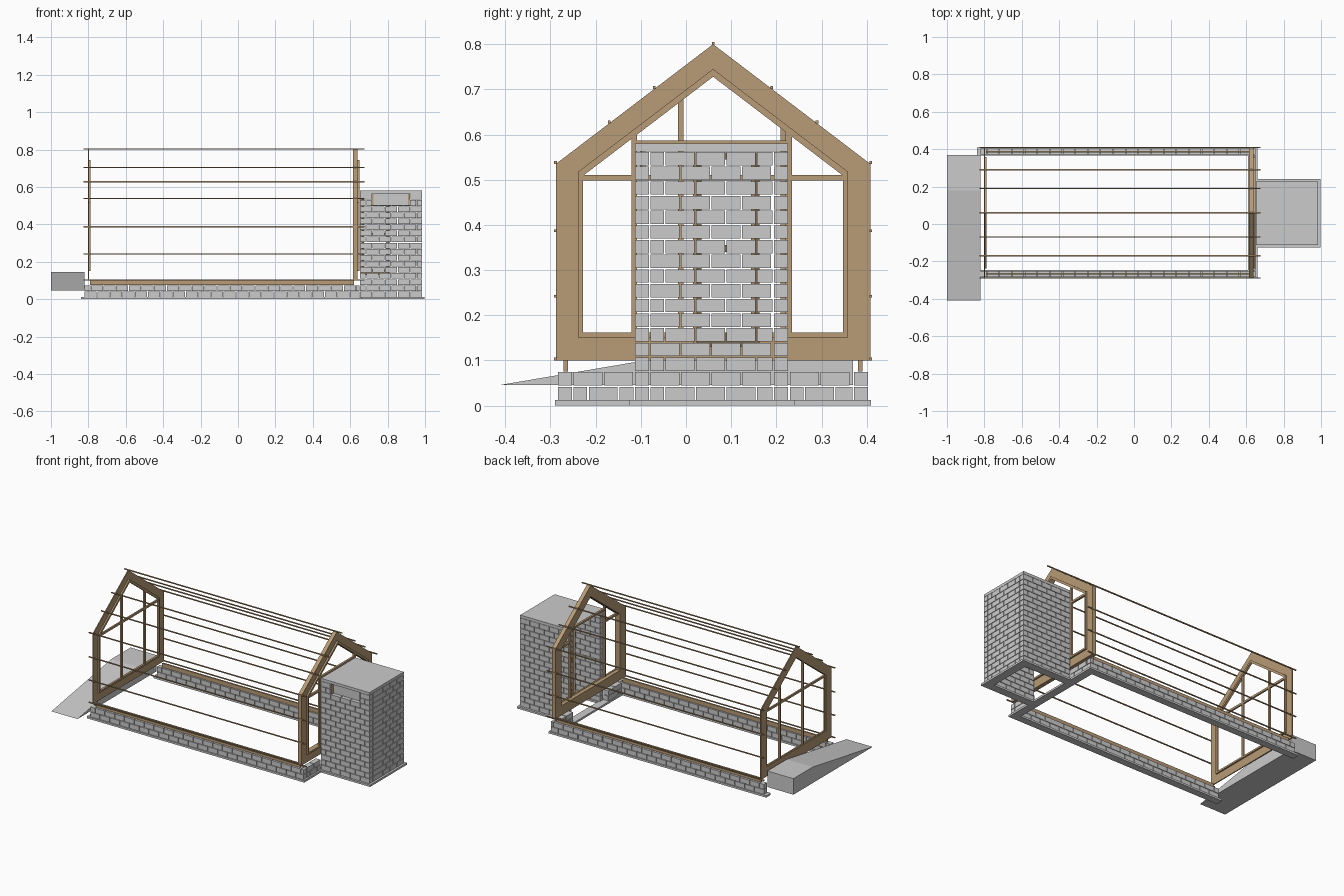
import bpy, bmesh, math
from mathutils import Matrix, Vector

if "Cube" in bpy.data.objects:
    bpy.data.objects.remove(bpy.data.objects["Cube"])

wood = bpy.data.materials.new("wood")
wood.diffuse_color = (0.48, 0.33, 0.18, 1)
wood.use_nodes = True
wood.node_tree.nodes["Principled BSDF"].inputs["Base Color"].default_value = wood.diffuse_color
CY = 0.06          # house centre line in y
SLOPE = 0.265 / 0.348


def finish(bm, name, mat=None):
    bmesh.ops.recalc_face_normals(bm, faces=bm.faces)
    me = bpy.data.meshes.new(name)
    bm.to_mesh(me)
    bm.free()
    ob = bpy.data.objects.new(name, me)
    bpy.context.collection.objects.link(ob)
    if mat:
        me.materials.append(mat)
    return ob


def add_box(bm, x0, x1, y0, y1, z0, z1):
    m = Matrix.Translation(((x0 + x1) / 2, (y0 + y1) / 2, (z0 + z1) / 2))
    bmesh.ops.create_cube(bm, size=1, matrix=m @ Matrix.Diagonal((x1 - x0, y1 - y0, z1 - z0, 1)))


def boxes(name, items, mat=None):
    bm = bmesh.new()
    for it in items:
        add_box(bm, *it)
    return finish(bm, name, mat)


def brick_wall(name, axis, a0, a1, b0, b1, courses, hole=None, flip=0):
    """Open-jointed running bond along x or y."""
    pitch, h, gap, z_start = 0.0676, 0.0325, 0.0035, 0.012
    items = []
    for c in range(courses):
        z0 = z_start + c * h
        z1 = z0 + h - 0.003
        s = a0 - (pitch / 2 if (c + flip) % 2 else 0)
        while s < a1 - 0.006:
            p, q = max(s, a0), min(s + pitch - gap, a1)
            s += pitch
            spans = [(p, q)]
            if hole and z1 > hole[2] and z0 < hole[3]:
                spans = [(p, min(q, hole[0])), (max(p, hole[1]), q)]
            for u, v in spans:
                if v - u > 0.004:
                    items.append((u, v, b0, b1, z0, z1) if axis == 'x' else (b0, b1, u, v, z0, z1))
    return boxes(name, items)


def house(half, z0, apex):
    """Gable outline: base, eaves, apex."""
    e = apex - half * SLOPE
    return [(-half, z0), (half, z0), (half, e), (0, apex), (-half, e)]


def ring(name, x0, x1, outer, inner):
    bm = bmesh.new()
    L = [[bm.verts.new((x, CY + y, z)) for y, z in loop] for x in (x0, x1) for loop in (outer, inner)]
    n = len(outer)
    for i in range(n):
        j = (i + 1) % n
        for A, B in ((0, 1), (2, 3), (0, 2), (1, 3)):
            bm.faces.new((L[A][i], L[A][j], L[B][j], L[B][i]))
    return finish(bm, name, wood)


# concrete footings
boxes("house_footing", [
    (-0.84, 0.66, -0.29, -0.245, 0, 0.012),
    (-0.84, 0.66, 0.365, 0.41, 0, 0.012),
    (0.61, 0.66, -0.245, 0.365, 0, 0.012)])
boxes("shed_footing", [
    (0.66, 0.998, -0.125, -0.075, 0, 0.012),
    (0.66, 0.998, 0.19, 0.24, 0, 0.012),
    (0.945, 0.998, -0.075, 0.19, 0, 0.012)])

# low brick walls
brick_wall("front_base_wall", 'x', -0.82, 0.65, -0.283, -0.252, 2)
brick_wall("back_base_wall", 'x', -0.82, 0.65, 0.372, 0.403, 2)
brick_wall("end_base_wall_front", 'y', -0.249, -0.116, 0.618, 0.65, 2, flip=1)
brick_wall("end_base_wall_back", 'y', 0.23, 0.369, 0.618, 0.65, 2, flip=1)

# timber sills on the base walls
boxes("sills", [(-0.79, 0.62, CY + s * 0.326 - 0.005, CY + s * 0.326 + 0.005, 0.075, 0.10)
                for s in (-1, 1)], wood)

# gable frames with inner trim
inner = house(0.29, 0.16, 0.73)
outer = house(0.348, 0.10, 0.80)
trim_out = house(0.299, 0.151, 0.745)
ring("right_gable_frame", 0.615, 0.64, outer, inner)
ring("right_gable_trim", 0.64, 0.65, trim_out, house(0.288, 0.162, 0.728))
ring("left_gable_frame", -0.803, -0.797, outer, inner)
ring("left_gable_trim", -0.797, -0.788, trim_out, house(0.288, 0.162, 0.728))


# gable mullions and transoms
def mullion(x0, x1, y):
    top = 0.738 - SLOPE * abs(y - CY)
    return (x0, x1, y - 0.006, y + 0.006, 0.155, top)


boxes("right_gable_bars", [mullion(0.635, 0.648, y) for y in (-0.115, 0.229)] + [
    (0.635, 0.648, -0.23, -0.121, 0.498, 0.511),
    (0.635, 0.648, 0.235, 0.35, 0.498, 0.511),
    (0.635, 0.648, -0.109, 0.223, 0.576, 0.587)], wood)
boxes("left_gable_bars", [mullion(-0.802, -0.79, y) for y in (-0.012, 0.215)] + [
    (-0.801, -0.791, -0.23, 0.35, 0.498, 0.511)], wood)

# long glazing rails
spots = [(0, 0.802)]
for s in (-1, 1):
    spots += [(s * 0.13, 0.704), (s * 0.23, 0.628), (s * 0.349, 0.538)]
    spots += [(s * 0.349, z) for z in (0.387, 0.242, 0.103)]
boxes("glazing_rails", [(-0.825, 0.675, CY + y - 0.003, CY + y + 0.003, z - 0.003, z + 0.003)
                        for y, z in spots], wood)

# brick shed
SX0, SX1, SY0, SY1, T = 0.652, 0.985, -0.113, 0.226, 0.031
brick_wall("shed_front_wall", 'x', SX0, SX1, SY0, SY0 + T, 17, hole=(0.715, 0.92, 0.50, 0.565))
brick_wall("shed_back_wall", 'x', SX0, SX1, SY1 - T, SY1, 17)
brick_wall("shed_end_wall", 'y', SY0 + T + 0.003, SY1 - T - 0.003, SX1 - T, SX1, 17, flip=1)
boxes("shed_roof", [(SX0, SX1, SY0, SY1, 0.563, 0.58)])

# shed window
boxes("shed_window_pane", [(0.715, 0.92, SY0 + 0.018, SY0 + 0.023, 0.50, 0.563)])
boxes("shed_window_jambs", [(x, x + 0.008, SY0 + 0.011, SY0 + 0.02, 0.50, 0.563)
                            for x in (0.717, 0.910)], wood)

# shed door frame, standing ajar
W = 0.20
door = boxes("shed_door", [
    (0, 0.014, -0.006, 0.006, 0.13, 0.56), (W - 0.014, W, -0.006, 0.006, 0.13, 0.56),
    (0.014, W - 0.014, -0.006, 0.006, 0.13, 0.16),
    (0.014, W - 0.014, -0.006, 0.006, 0.34, 0.355),
    (0.014, W - 0.014, -0.006, 0.006, 0.545, 0.56)], wood)
door.location = (0.66, 0.158, 0)
door.rotation_euler.z = math.atan2(-0.133, 0.14)

# entrance ramp with landing
bm = bmesh.new()
side = [bm.verts.new((-1, y, z)) for y, z in ((-0.41, 0.046), (0.37, 0.046), (0.37, 0.146), (0.18, 0.146))]
face = bm.faces.new(side)
ext = bmesh.ops.extrude_face_region(bm, geom=[face])
bmesh.ops.translate(bm, vec=Vector((0.18, 0, 0)),
                    verts=[v for v in ext["geom"] if isinstance(v, bmesh.types.BMVert)])
finish(bm, "ramp")
